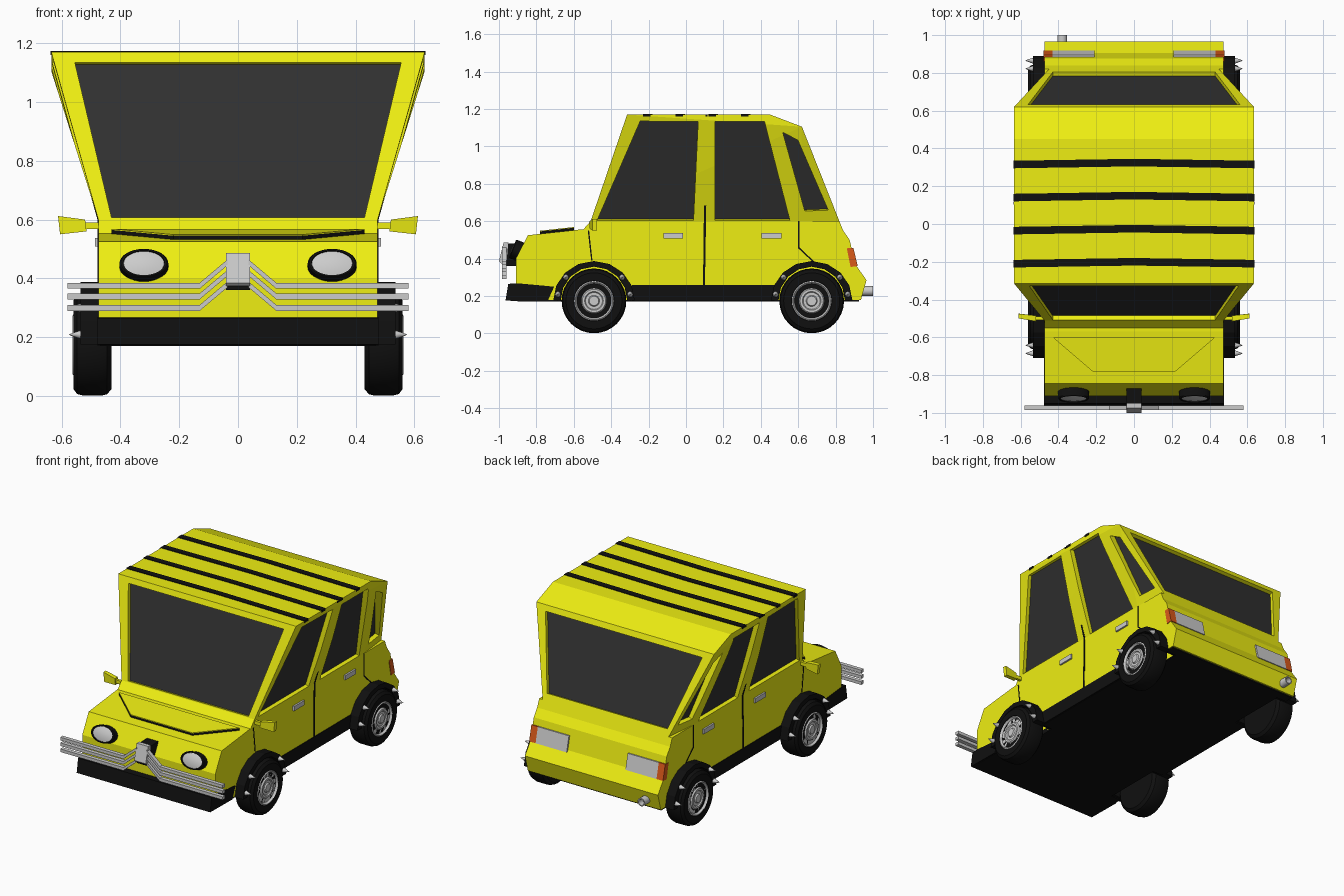
import bpy, bmesh
from math import sin, cos, pi, radians
from mathutils import Vector, Matrix

if "Cube" in bpy.data.objects:
    bpy.data.objects.remove(bpy.data.objects["Cube"])


def material(name, rgb):
    m = bpy.data.materials.new(name)
    m.diffuse_color = (*rgb, 1)
    m.use_nodes = True
    m.node_tree.nodes["Principled BSDF"].inputs["Base Color"].default_value = m.diffuse_color
    return m


YEL = material("yellow_paint", (0.86, 0.86, 0.006))
BLK = material("black_trim", (0.005, 0.005, 0.005))
GLS = material("dark_glass", (0.03, 0.03, 0.03))
ORG = material("orange_lens", (0.7, 0.1, 0.01))


def finish(name, bm, mat, smooth=False):
    bmesh.ops.recalc_face_normals(bm, faces=bm.faces)
    me = bpy.data.meshes.new(name)
    bm.to_mesh(me)
    bm.free()
    ob = bpy.data.objects.new(name, me)
    bpy.context.collection.objects.link(ob)
    if mat:
        me.materials.append(mat)
    if smooth:
        bpy.ops.object.select_all(action='DESELECT')
        ob.select_set(True)
        bpy.context.view_layer.objects.active = ob
        bpy.ops.object.shade_smooth_by_angle(angle=radians(35))
    return ob


def loft(name, ra, rb, mat):
    """Closed solid between two matching loops."""
    bm = bmesh.new()
    a = [bm.verts.new(p) for p in ra]
    b = [bm.verts.new(p) for p in rb]
    n = len(a)
    bm.faces.new(a)
    bm.faces.new(b[::-1])
    for i in range(n):
        j = (i + 1) % n
        bm.faces.new((a[j], a[i], b[i], b[j]))
    return finish(name, bm, mat)


def prism(name, pts, axis, a, b, mat=None):
    """2D outline extruded along an axis from a to b."""
    def put(p, t):
        return {'x': (t, *p), 'y': (p[0], t, p[1]), 'z': (*p, t)}[axis]
    return loft(name, [put(p, a) for p in pts], [put(p, b) for p in pts], mat)


def rect(u0, u1, v0, v1):
    return [(u0, v0), (u1, v0), (u1, v1), (u0, v1)]


def lathe(name, prof, mat, mtx, segs=32):
    """Spin (x, radius) profile about local x."""
    bm = bmesh.new()
    rings = [[bm.verts.new((x, r * cos(2 * pi * i / segs), r * sin(2 * pi * i / segs)))
              for i in range(segs)] for x, r in prof]
    for p, q in zip(rings, rings[1:]):
        for i in range(segs):
            j = (i + 1) % segs
            bm.faces.new((p[i], p[j], q[j], q[i]))
    bm.faces.new(rings[0])
    bm.faces.new(rings[-1])
    bm.transform(mtx)
    return finish(name, bm, mat, True)


def cut(ob, cutter):
    mod = ob.modifiers.new("cut", 'BOOLEAN')
    mod.operation, mod.solver, mod.object = 'DIFFERENCE', 'EXACT', cutter
    bpy.context.view_layer.update()
    me = bpy.data.meshes.new_from_object(ob.evaluated_get(bpy.context.evaluated_depsgraph_get()))
    ob.modifiers.clear()
    ob.data = me
    bpy.data.objects.remove(cutter)


# Lower body and floor
body = prism("lower_body", [(-.91, .18), (-.91, .40), (-.845, .525), (-.57, .555), (-.55, .555),
                            (-.51, .60), (.82, .60), (.84, .55), (.875, .50), (.905, .37),
                            (.965, .285), (.935, .178)], 'x', -.475, .475, YEL)
floor = prism("floor", rect(-.47, .47, -.9, .925), 'z', .17, .2, BLK)

# Cabin shell, flaring outwards to the roof
bm = bmesh.new()
for s in (1, -1):
    for x, y, z in [(.475, -.51, .6), (.475, .6, .6), (.45, .82, .6), (.635, -.315, 1.17),
                    (.635, .45, 1.17), (.635, .62, 1.105)]:
        bm.verts.new((s * x, y, z))
bmesh.ops.convex_hull(bm, input=bm.verts)
bmesh.ops.dissolve_limit(bm, angle_limit=.01, verts=bm.verts, edges=bm.edges)
cabin = finish("cabin", bm, YEL)


def window(name, pts, axis, plane, depth=.025):
    """Cut a recess into the cabin and lay glass at its bottom."""
    p0, p1, p2 = map(Vector, plane)
    n = (p1 - p0).cross(p2 - p0).normalized()
    if n.dot(p0 - Vector((0, .1, .8))) < 0:
        n = -n
    loop = []
    for u, v in pts:
        q = Vector((0, u, v)) if axis == 0 else Vector((u, 0, v))
        q[axis] = n.dot(p0 - q) / n[axis]
        loop.append(q)
    cut(cabin, loft("cutter", [q + n * .05 for q in loop], [q - n * depth for q in loop], None))
    loft(name, [q - n * (depth - .002) for q in loop], [q - n * (depth + .004) for q in loop], GLS)


window("windshield", [(-.43, .607), (.43, .607), (.555, 1.135), (-.555, 1.135)], 1,
       [(.475, -.51, .6), (-.475, -.51, .6), (.635, -.315, 1.17)])
window("rear_window", [(-.43, .64), (.43, .64), (.56, 1.07), (-.56, 1.07)], 1,
       [(.45, .82, .6), (-.45, .82, .6), (.635, .62, 1.105)])
for s in (1, -1):
    side = [(s * .475, -.51, .6), (s * .475, .6, .6), (s * .635, .45, 1.17)]
    window("front_door_window", [(-.475, .605), (.04, .605), (.065, 1.135), (-.245, 1.135)], 0, side)
    window("rear_door_window", [(.155, .605), (.555, .605), (.42, 1.135), (.155, 1.135)], 0, side)
    window("quarter_window", [(.635, .655), (.76, .66), (.595, 1.04), (.515, 1.08)], 0,
           [(s * .475, .6, .6), (s * .45, .82, .6), (s * .635, .45, 1.17)])
    # Door seams
    loft("pillar_seam", [(s * .472, .095, .6), (s * .472, .107, .6), (s * .632, .116, 1.17), (s * .632, .104, 1.17)],
         [(s * .478, .095, .6), (s * .478, .107, .6), (s * .638, .116, 1.17), (s * .638, .104, 1.17)], BLK)
    prism("door_seam", [(.09, .18), (.1, .18), (.107, .6), (.095, .6)], 'x', s * .47, s * .478, BLK)
    prism("front_seam", [(-.525, .55), (-.518, .55), (-.50, .39), (-.507, .39)], 'x', s * .47, s * .477, BLK)
    prism("rear_seam", [(.6, .6), (.607, .6), (.607, .46), (.69, .38), (.68, .38), (.6, .455)],
          'x', s * .47, s * .477, BLK)

# Roof stripes with a slight bend
for y in (.315, .14, -.035, -.21):
    prism("roof_stripe", [(-.637, y - .02), (0, y - .01), (.637, y - .02), (.637, y + .02), (0, y + .03),
                          (-.637, y + .02)], 'z', 1.16, 1.174, BLK)

# Hood scoop: black edge under a yellow top
hood = [(-.43, -.6), (-.22, -.78), (.22, -.78), (.43, -.6)]


def hood_z(y, off):
    return .525 + (y + .845) * .109 + off


for name, lo, hi, mat in (("scoop_edge", -.01, .013, BLK), ("scoop_top", .013, .017, YEL)):
    loft(name, [(x, y, hood_z(y, lo)) for x, y in hood], [(x, y, hood_z(y, hi)) for x, y in hood], mat)

# Front bumper, nose
prism("front_bumper", [(-.965, .175), (-.95, .265), (-.9, .268), (-.705, .25), (-.74, .172)],
      'x', -.477, .477, BLK)
prism("nose_base", [(-.975, .36), (-.955, .48), (-.87, .48), (-.87, .36)], 'x', -.04, .04, BLK)
prism("nose", [(-1, .385), (-.975, .487), (-.95, .487), (-.96, .375), (-.99, .375)], 'x', -.041, .041)

tire = [(.43, .12), (.43, .15), (.445, .168), (.465, .173), (.525, .173), (.547, .167), (.56, .15),
        (.56, .108), (.55, .104)]
rim = [(.45, .106), (.558, .106), (.562, .1), (.55, .092), (.55, .068), (.558, .062), (.558, .05), (.552, .045),
       (.552, .03), (.56, .025)]
for s in (1, -1):
    # Whiskers
    for z in (.385, .349, .31):
        path = [(.58, z), (.13, z), (.035, z + .08)]
        prism("whisker", [(s * x, h) for x, h in path] + [(s * x, h - .02) for x, h in path[::-1]],
              'y', -.985, -.96)
    # Headlights
    m = (Matrix.Translation((s * .32, -.895, .44)) @ Matrix.Rotation(radians(-22), 4, 'X')
         @ Matrix.Rotation(radians(-90), 4, 'Z') @ Matrix.Diagonal((1, .083, .053, 1)))
    lathe("headlight_ring", [(-.05, 1), (.03, 1), (.035, .94), (.035, .85), (.02, .84)], BLK, m)
    lathe("headlight", [(.015, .86), (.03, .83), (.036, .5), (.038, .1)], None, m)
    # Mirrors, handles, sill skirts, tail lights
    loft("mirror", [(s * .515, -.515, .56), (s * .605, -.5, .55), (s * .612, -.5, .612), (s * .52, -.515, .6)],
         [(s * .515, -.485, .56), (s * .605, -.475, .55), (s * .612, -.475, .612), (s * .52, -.485, .6)], YEL)
    prism("mirror_arm", rect(-.508, -.49, .568, .59), 'x', s * .46, s * .52, YEL)
    for y in (-.12, .405):
        prism("door_handle", rect(y, y + .105, .508, .538), 'x', s * .47, s * .486)
    prism("side_skirt", rect(-.29, .47, .172, .258), 'x', s * .44, s * .479, BLK)
    lens = [(.86, .455), (.895, .458), (.918, .36), (.88, .355)]
    prism("tail_light", lens, 'x', s * .21, s * .432)
    prism("tail_indicator", lens, 'x', s * .432, s * .478, ORG)
    for y in (-.492, .672):
        # Wheel wells, wheels, arches, spikes
        for target in (body, floor):
            cut(target, lathe("well", [(.40, .195), (.6, .195)], None,
                              Matrix.Translation((0, y, .175)) @ Matrix.Diagonal((s, 1, 1, 1))))
        m = Matrix.Translation((0, y, .174)) @ Matrix.Diagonal((s, 1, 1, 1))
        lathe("tire", tire, BLK, m)
        lathe("rim", rim, None, m)
        arc = [pi * i / 8 for i in range(9)]
        prism("wheel_arch", [(y + .218 * cos(a), .175 + .212 * sin(a)) for a in arc]
              + [(y + .178 * cos(a), .175 + .182 * sin(a)) for a in arc[::-1]], 'x', s * .40, s * .535, BLK)
        for a in (10, 40, 140, 170):
            a = radians(a)
            lathe("spike", [(.52, .015), (.537, .015), (.575, .001)], None, Matrix.Translation(
                (0, y + .196 * cos(a), .175 + .194 * sin(a))) @ Matrix.Diagonal((s, 1, 1, 1)), 10)

# Exhaust pipe with open end
lathe("exhaust_pipe", [(.0, .026), (.1, .026), (.1, .019), (.06, .018)], None,
      Matrix.Translation((-.38, .9, .227)) @ Matrix.Rotation(pi / 2, 4, 'Z'), 16)
